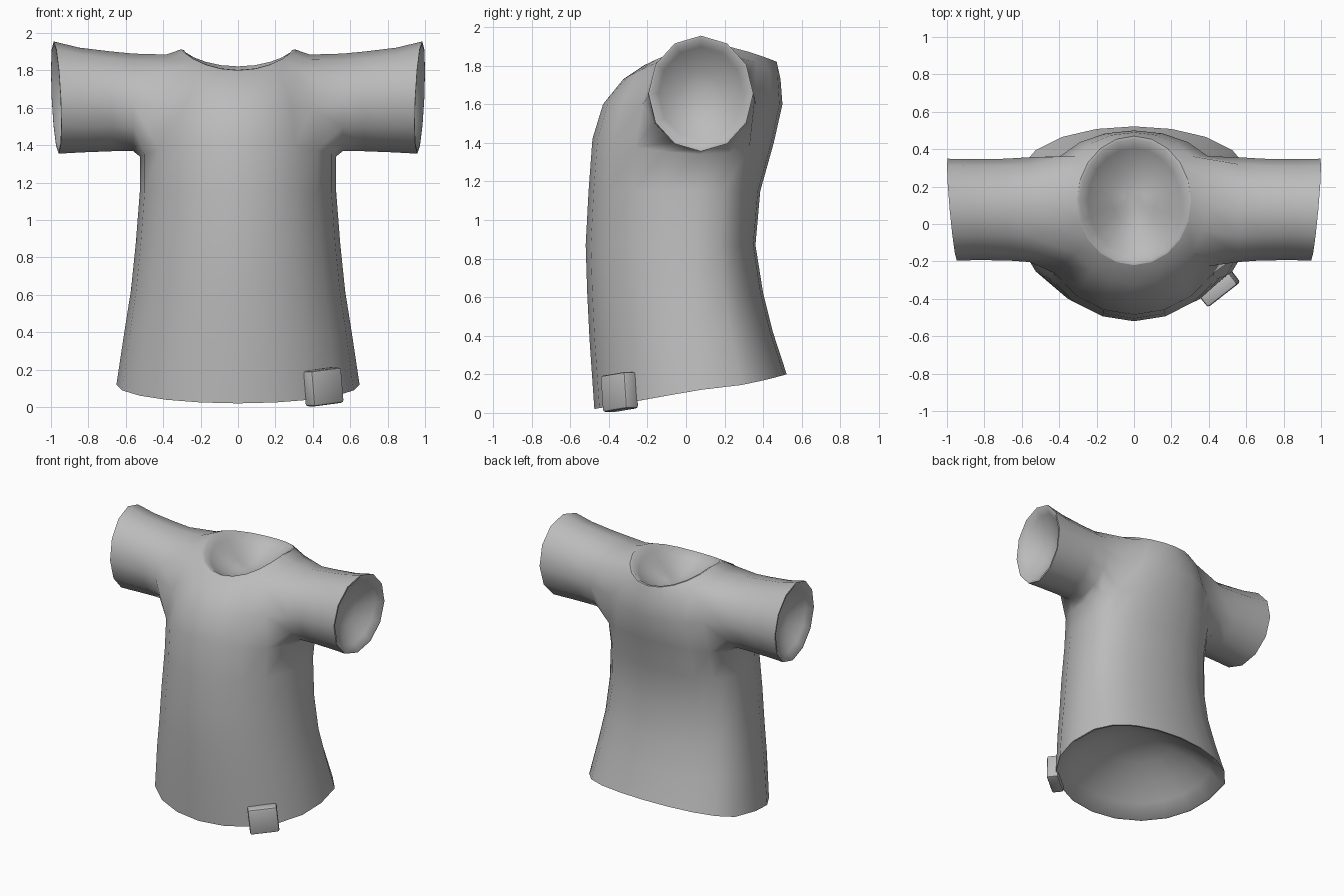
import bpy, bmesh, math
from mathutils import Matrix, Vector

cube = bpy.data.objects.get("Cube")
if cube:
    bpy.data.objects.remove(cube, do_unlink=True)

GREY = (0.5, 0.5, 0.5, 1.0)
mat = bpy.data.materials.new("grey_cloth")
mat.use_nodes = True
mat.diffuse_color = GREY
bsdf = next(n for n in mat.node_tree.nodes if n.type == 'BSDF_PRINCIPLED')
bsdf.inputs["Base Color"].default_value = GREY

SIDES = 20


def add_object(name, bm):
    """Turn a bmesh into a smooth shaded object, keeping its sharp edges."""
    for f in bm.faces:
        f.smooth = True
    mesh = bpy.data.meshes.new(name)
    bm.to_mesh(mesh)
    bm.free()
    mesh.materials.append(mat)
    obj = bpy.data.objects.new(name, mesh)
    bpy.context.collection.objects.link(obj)
    return obj


def body_ring(bm, half_x, y_front, y_side, y_back, z_front, z_side, z_back,
              z_power=1.5, back_power=0.75):
    """Closed ring around the torso, with its own front, side and back heights."""
    ring = []
    for i in range(SIDES):
        a = math.tau * i / SIDES
        c, s = math.cos(a), math.sin(a)
        y_end, z_end = (y_back, z_back) if s > 0 else (y_front, z_front)
        bulge = abs(s) ** (back_power if s > 0 else 0.96)
        z = z_side + (z_end - z_side) * abs(s) ** z_power
        ring.append(bm.verts.new((half_x * c, y_side + (y_end - y_side) * bulge, z)))
    return ring


def bridge(bm, low, high, flip=False, skip=()):
    n = len(low)
    for i in range(n):
        if i in skip:
            continue
        j = (i + 1) % n
        quad = [low[i], low[j], high[j], high[i]]
        bm.faces.new(quad[::-1] if flip else quad)


def dish(bm, rim, inward, depth, flip=False):
    """Close an opening with a thin lip and a smooth hollow."""
    centre = sum((v.co for v in rim), Vector()) / len(rim)
    lip = 1 - 0.014 / (rim[0].co - centre).length
    last = rim
    for f in (1.0, 0.85, 0.65, 0.4, 0.18):
        sink = Vector(inward) * depth * (1 - f * f)
        ring = [bm.verts.new(centre + (v.co - centre) * lip * f + sink) for v in rim]
        bridge(bm, last, ring, flip)
        last = ring
    bm.faces.new(last[::-1] if flip else last)
    for i in range(len(rim)):
        bm.edges.get((rim[i - 1], rim[i])).smooth = False


# Torso from the hem up to the neckline
bm = bmesh.new()
profile = [
    (0.65, -0.475, 0.08, 0.522, 0.02, 0.12, 0.20, 1.0, 0.64),
    (0.608, -0.50, 0.06, 0.45, 0.38, 0.40, 0.42, 1.0, 0.7),
    (0.573, -0.512, 0.05, 0.40, 0.62, 0.62, 0.62),
    (0.547, -0.52, 0.05, 0.36, 0.87, 0.87, 0.87),
    (0.525, -0.505, 0.06, 0.385, 1.15, 1.15, 1.15),
    (0.525, -0.485, 0.07, 0.455, 1.42, 1.34, 1.40),
    (0.49, -0.43, 0.08, 0.50, 1.60, 1.60, 1.60),
    (0.385, -0.325, 0.10, 0.49, 1.73, 1.885, 1.73),
    (0.305, -0.22, 0.125, 0.47, 1.80, 1.912, 1.82, 1.5, 1.0),
]
rings = [body_ring(bm, *p) for p in profile]
UNDERARM, MIDDLE, SHOULDER = 5, 6, 7
arm_gap = {18, 19, 0, 1, 8, 9, 10, 11}
for r in range(len(rings) - 1):
    bridge(bm, rings[r], rings[r + 1], skip=arm_gap if r in (UNDERARM, MIDDLE) else ())

# Hollows of the hem and the neckline
dish(bm, rings[0], (0, 0, 1), 0.28, flip=True)
dish(bm, rings[-1], (0, 0, -1), 0.15)

# Sleeves grown from the armholes: x, top z, bottom z, half depth
sleeve_profile = [
    (0.56, 1.89, 1.368, 0.280),
    (0.68, 1.902, 1.368, 0.272),
    (0.84, 1.922, 1.362, 0.270),
    (0.972, 1.955, 1.355, 0.272),
]
for side, centre in ((1, 0), (-1, SIDES // 2)):
    def at(level, forward):
        return rings[level][(centre - side * forward) % SIDES]

    loop = [at(SHOULDER, k) for k in (0, 1, 2)] + [at(MIDDLE, 2)]
    loop += [at(UNDERARM, k) for k in (2, 1, 0, -1, -2)]
    loop += [at(MIDDLE, -2)] + [at(SHOULDER, k) for k in (-2, -1)]
    for n, (x, top, bottom, depth) in enumerate(sleeve_profile):
        slant = 0.09 * n / (len(sleeve_profile) - 1)
        ring = []
        for k in range(len(loop)):
            a = math.tau * k / len(loop)
            dy, up = -depth * math.sin(a), math.cos(a)
            z = (top + bottom) / 2 + up * (top - bottom) / 2
            ring.append(bm.verts.new((side * (x + slant * dy + slant * 0.15 * up), 0.077 + dy, z)))
        bridge(bm, loop, ring, flip=side < 0)
        loop = ring
    dish(bm, loop, (-side, 0, 0), 0.13, flip=side < 0)

add_object("shirt", bm)

# Small folded label wrapped over the front of the hem
bm = bmesh.new()
bmesh.ops.create_cube(bm, size=1.0)
bmesh.ops.scale(bm, vec=(0.205, 0.085, 0.19), verts=bm.verts)
bmesh.ops.bevel(bm, geom=bm.edges[:], offset=0.014, segments=2, affect='EDGES', profile=0.5)
turn = Matrix.Rotation(math.radians(38), 4, 'Z') @ Matrix.Rotation(math.radians(-6), 4, 'Y')
bm.transform(Matrix.Translation(Vector((0.456, -0.345, 0.108))) @ turn)
label = add_object("hem_label", bm)
label.select_set(True)
bpy.context.view_layer.objects.active = label
bpy.ops.object.shade_smooth_by_angle(angle=math.radians(40))
